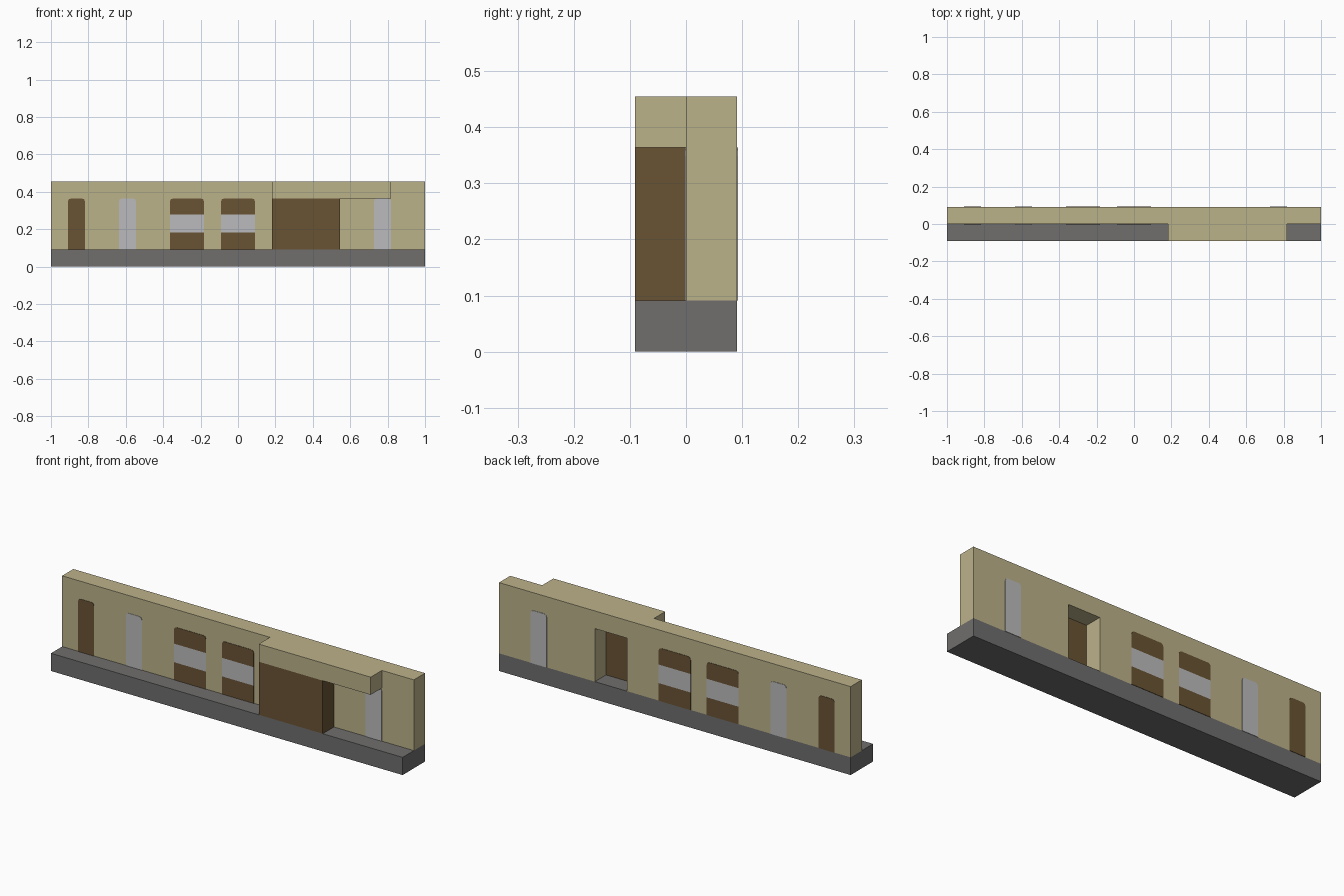
import bpy, bmesh
from mathutils import Vector

cube = bpy.data.objects.get("Cube")
if cube:
    bpy.data.objects.remove(cube, do_unlink=True)

U = 1 / 11            # building module
PLATE = 0.002         # thickness of the painted plates


def material(name, rgb):
    m = bpy.data.materials.new(name)
    m.use_nodes = True
    m.diffuse_color = (*rgb, 1)
    m.node_tree.nodes["Principled BSDF"].inputs["Base Color"].default_value = (*rgb, 1)
    return m


TAN = material("sand wall", (0.50, 0.445, 0.255))
BROWN = material("dark wood", (0.144, 0.087, 0.034))
GREY = material("grey stone", (0.16, 0.158, 0.155))
PALE = material("pale glass", (0.50, 0.50, 0.51))


def extrude_profile(name, outline, y0, y1, mats, band=None):
    """Extrude an x-z outline along y; faces inside the height band get the second material."""
    bm = bmesh.new()
    bm.faces.new([bm.verts.new((x, y0, z)) for x, z in outline])
    for z in band or ():
        bmesh.ops.bisect_plane(bm, geom=bm.verts[:] + bm.edges[:] + bm.faces[:],
                               plane_co=(0, 0, z), plane_no=(0, 0, 1))
    ext = bmesh.ops.extrude_face_region(bm, geom=bm.faces[:], use_keep_orig=True)
    bmesh.ops.translate(bm, vec=Vector((0, y1 - y0, 0)),
                        verts=[v for v in ext["geom"] if isinstance(v, bmesh.types.BMVert)])
    bmesh.ops.recalc_face_normals(bm, faces=bm.faces[:])
    if band:
        for f in bm.faces:
            f.material_index = int(band[0] < f.calc_center_median().z < band[1])
    mesh = bpy.data.meshes.new(name)
    bm.to_mesh(mesh)
    bm.free()
    for m in mats:
        mesh.materials.append(m)
    obj = bpy.data.objects.new(name, mesh)
    bpy.context.collection.objects.link(obj)
    return obj


def rect(x0, x1, z0, z1):
    return [(x0, z0), (x1, z0), (x1, z1), (x0, z1)]


def opening(x0, x1, c=0.015):
    """Outline of a door or window with softened top corners."""
    z0, z1 = U, 4 * U
    return [(x0, z0), (x1, z0), (x1, z1 - c), (x1 - c * 0.3, z1 - c * 0.3), (x1 - c, z1),
            (x0 + c, z1), (x0 + c * 0.3, z1 - c * 0.3), (x0, z1 - c)]


# Stone base
extrude_profile("base", rect(-1, 1, 0, U), -U, U, [GREY])

# Long wall with a doorway cut through it
extrude_profile("wall", [(-1, U), (3 * U, U), (3 * U, 4 * U), (5 * U, 4 * U), (5 * U, U),
                         (1, U), (1, 5 * U), (-1, 5 * U)], 0, U, [TAN])

# Wooden porch block and the canopy above it
extrude_profile("porch_block", rect(2 * U, 6 * U, U, 4 * U), -U, 0, [BROWN])
extrude_profile("canopy", rect(2 * U, 9 * U, 4 * U, 5 * U), -U, 0, [TAN])

# Painted doors and windows, on both wall faces
STRIPE = (2 * U, 3.05 * U)
PANELS = [("door", -10, -9, [BROWN], None),
          ("left_window", -7, -6, [PALE], None),
          ("double_door_a", -4, -2, [BROWN, PALE], STRIPE),
          ("double_door_b", -1, 1, [BROWN, PALE], STRIPE),
          ("right_window", 8, 9, [PALE], None)]
for name, a, b, mats, band in PANELS:
    for side, y0, y1 in (("front", -PLATE, 0), ("back", U, U + PLATE)):
        extrude_profile(f"{name}_{side}", opening(a * U, b * U), y0, y1, mats, band)
